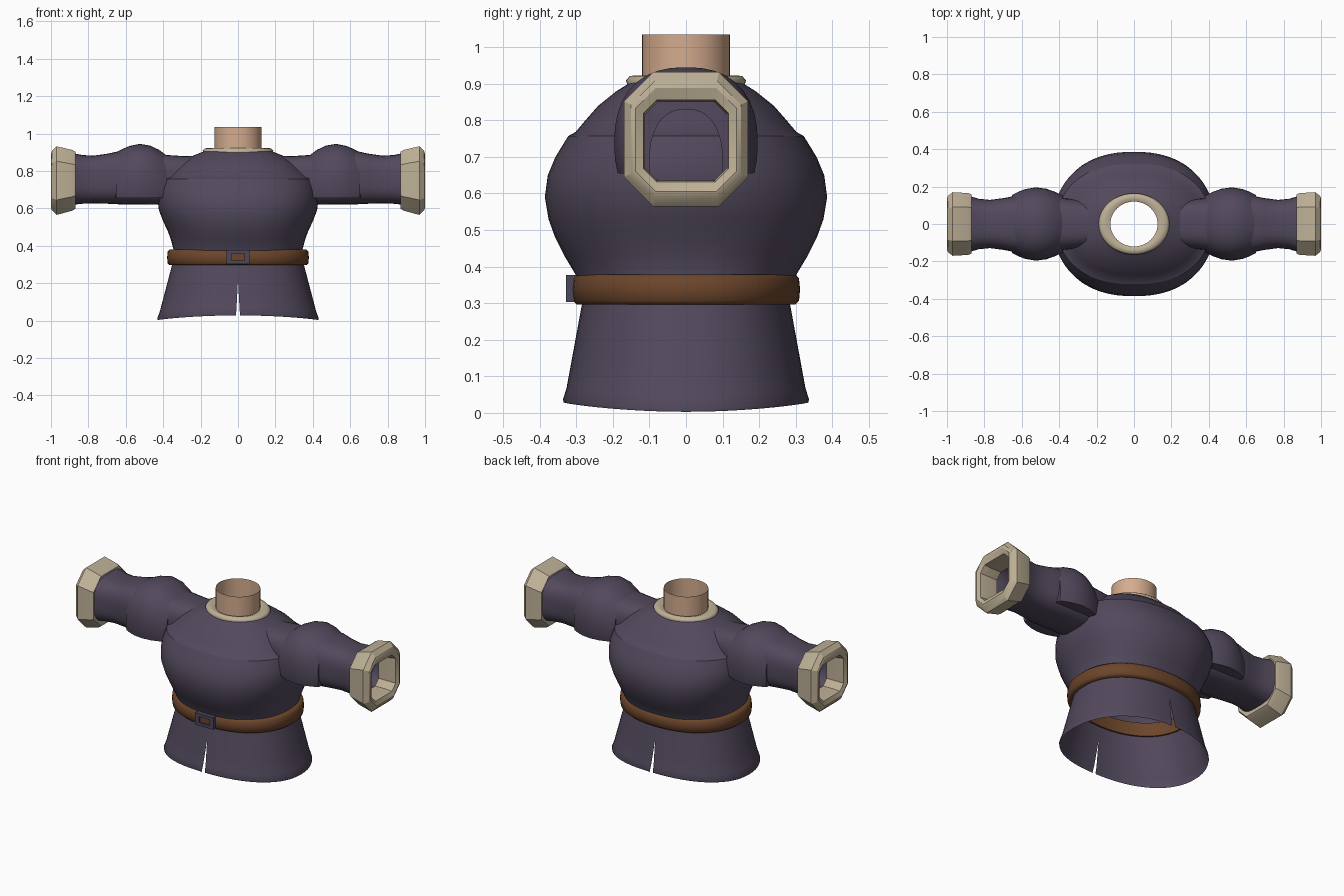
import bpy, math

if "Cube" in bpy.data.objects:
    bpy.data.objects.remove(bpy.data.objects["Cube"])


def material(name, rgb):
    m = bpy.data.materials.new(name)
    m.diffuse_color = (*rgb, 1)
    m.use_nodes = True
    m.node_tree.nodes["Principled BSDF"].inputs["Base Color"].default_value = m.diffuse_color
    return m


PURPLE = material("purple cloth", (0.085, 0.066, 0.108))
BEIGE = material("beige trim", (0.52, 0.44, 0.31))
BROWN = material("brown leather", (0.15, 0.06, 0.024))
SKIN = material("skin", (0.66, 0.41, 0.27))
SLATE = material("slate buckle", (0.07, 0.063, 0.11))


def super_pt(a, rx, ry, p=2.0):
    """Point on a superellipse at angle a."""
    c, s = math.cos(a), math.sin(a)
    r = (abs(c) ** p + abs(s) ** p) ** (-1 / p)
    return rx * r * c, ry * r * s


def loft(name, rings, mat, closed=True, loop=False, angle=35, mirror=False):
    """Skin a list of equal-length rings."""
    n = len(rings[0])
    verts = [v for ring in rings for v in ring]
    faces = []
    for i in range(len(rings) if loop else len(rings) - 1):
        k = (i + 1) % len(rings)
        for j in range(n if closed else n - 1):
            l = (j + 1) % n
            faces.append((i * n + j, i * n + l, k * n + l, k * n + j))
    me = bpy.data.meshes.new(name)
    me.from_pydata(verts, [], faces)
    me.materials.append(mat)
    ob = bpy.data.objects.new(name, me)
    bpy.context.collection.objects.link(ob)
    bpy.context.view_layer.objects.active = ob
    ob.select_set(True)
    if mirror:
        m = ob.modifiers.new("mirror", 'MIRROR')
        m.merge_threshold = 0.0005
        bpy.ops.object.modifier_apply(modifier="mirror")
    bpy.ops.object.mode_set(mode='EDIT')
    bpy.ops.mesh.select_all(action='SELECT')
    bpy.ops.mesh.normals_make_consistent(inside=False)
    bpy.ops.object.mode_set(mode='OBJECT')
    bpy.ops.object.shade_smooth_by_angle(angle=math.radians(angle))
    ob.select_set(False)
    return ob


def z_rings(profile, p=2.0, n=56):
    """Horizontal rings from (z, rx, ry) rows."""
    return [[(*super_pt(2 * math.pi * j / n, rx, ry, p), z) for j in range(n)]
            for z, rx, ry in profile]


# Chest, with a small step where the shoulder yoke begins
loft("torso", z_rings([
    (0.30, 0.345, 0.285), (0.38, 0.345, 0.303), (0.43, 0.358, 0.333),
    (0.48, 0.376, 0.358), (0.53, 0.40, 0.376), (0.59, 0.423, 0.386),
    (0.65, 0.43, 0.378), (0.70, 0.427, 0.357), (0.757, 0.41, 0.322),
    (0.768, 0.385, 0.302), (0.80, 0.355, 0.275), (0.84, 0.31, 0.24),
    (0.88, 0.245, 0.19), (0.912, 0.165, 0.138)], 2.3), PURPLE, angle=25)

# Flared skirt with a slit at front and back, hem lifted at front and back
N = 28
skirt = []
for t in (0, 0.3, 0.6, 0.85, 0.97, 1):
    row = []
    for j in range(N + 1):
        a = -math.pi / 2 + math.pi * j / N
        bulge = 0.004 if t == 0.97 else 0
        x, y = super_pt(a, 0.352 + 0.078 * t + bulge, 0.284 + 0.05 * t + bulge, 2.2)
        z = 0.30 - t * (0.30 - 0.003 - 0.025 * math.sin(a) ** 2)
        if j in (0, N):
            x = max(0, (0.21 - z) / 0.19 * 0.011)
        row.append((x, y, z))
    skirt.append(row)
loft("skirt", skirt, PURPLE, closed=False, mirror=True)

# Belt band
loft("belt", z_rings([
    (0.297, 0.345, 0.275), (0.296, 0.365, 0.298), (0.306, 0.376, 0.309),
    (0.338, 0.379, 0.312), (0.368, 0.376, 0.309), (0.379, 0.365, 0.298),
    (0.378, 0.34, 0.275)], 2.2), BROWN, loop=True, angle=50)


# Buckle frame and its tongue outline
def rect_frame(name, w, h, iw, ih, y0, y1, mat):
    def rect(a, b, y):
        return [(sx * a, y, 0.34 + sz * b) for sx, sz in ((-1, -1), (1, -1), (1, 1), (-1, 1))]
    loft(name, [rect(w, h, y1), rect(w, h, y0), rect(iw, ih, y0), rect(iw, ih, y1)],
         mat, loop=True)


rect_frame("buckle", 0.062, 0.037, 0.036, 0.018, -0.328, -0.300, SLATE)
rect_frame("buckle_plate", 0.036, 0.018, 0.001, 0.001, -0.317, -0.312, BROWN)

# Neck tube and collar ring
loft("neck", z_rings([(0.89, 0.126, 0.12), (1.035, 0.126, 0.12)], n=40), SKIN)
loft("collar", z_rings([
    (0.895, 0.185, 0.160), (0.909, 0.189, 0.164), (0.921, 0.178, 0.154),
    (0.923, 0.150, 0.135), (0.915, 0.126, 0.12), (0.895, 0.126, 0.12)], n=48),
    BEIGE, loop=True, angle=60)


def x_ring(x, hy, zlo, zhi, p, n=40, floor=-1):
    """Upright ring across the arm."""
    out = []
    for j in range(n):
        y, z = super_pt(2 * math.pi * (j + 0.5) / n, hy, (zhi - zlo) / 2, p)
        out.append((x, y, max(floor, z + (zlo + zhi) / 2)))
    return out


def cuff_ring(x, hy, zlo, zhi, c):
    """Rectangle with cut corners across the arm."""
    m, h = (zlo + zhi) / 2, (zhi - zlo) / 2
    pts = [(hy, -h + c), (hy, h - c), (hy - c, h), (-hy + c, h),
           (-hy, h - c), (-hy, -h + c), (-hy + c, -h), (hy - c, -h)]
    return [(x, y, m + z) for y, z in pts]


# Sleeves with a puffed upper cap and thick faceted cuffs, on both sides
loft_args = [
    ("sleeve", [x_ring(x, hy, a, b, 3.0) for x, hy, a, b in (
        (0.17, 0.11, 0.64, 0.88), (0.30, 0.13, 0.625, 0.88), (0.45, 0.145, 0.62, 0.89),
        (0.64, 0.150, 0.622, 0.905), (0.70, 0.138, 0.625, 0.892),
        (0.77, 0.129, 0.627, 0.882), (0.83, 0.135, 0.625, 0.885),
        (0.88, 0.150, 0.62, 0.895))], PURPLE, False, 40),
    ("puff", [x_ring(x, hy, 0.53, b, 2.4, floor=0.655) for x, hy, b in (
        (0.375, 0.10, 0.83), (0.38, 0.152, 0.882), (0.42, 0.172, 0.912),
        (0.47, 0.189, 0.936), (0.525, 0.196, 0.945), (0.58, 0.187, 0.934),
        (0.62, 0.172, 0.917), (0.652, 0.156, 0.900), (0.656, 0.10, 0.83))],
        PURPLE, False, 40),
    ("cuff", [cuff_ring(*r) for r in (
        (0.875, 0.14, 0.635, 0.88, 0.045), (0.87, 0.158, 0.598, 0.903, 0.07),
        (0.885, 0.165, 0.588, 0.912, 0.075), (0.97, 0.17, 0.565, 0.932, 0.08),
        (0.995, 0.15, 0.590, 0.908, 0.065), (1.0, 0.138, 0.605, 0.888, 0.055),
        (0.99, 0.116, 0.632, 0.856, 0.036), (0.95, 0.112, 0.636, 0.850, 0.034),
        (0.875, 0.115, 0.634, 0.852, 0.034))], BEIGE, True, 28),
]
for side, s in (("right", 1), ("left", -1)):
    for name, rings, mat, loop, angle in loft_args:
        loft(f"{side}_{name}", [[(s * x, y, z) for x, y, z in r] for r in rings],
             mat, loop=loop, angle=angle)
